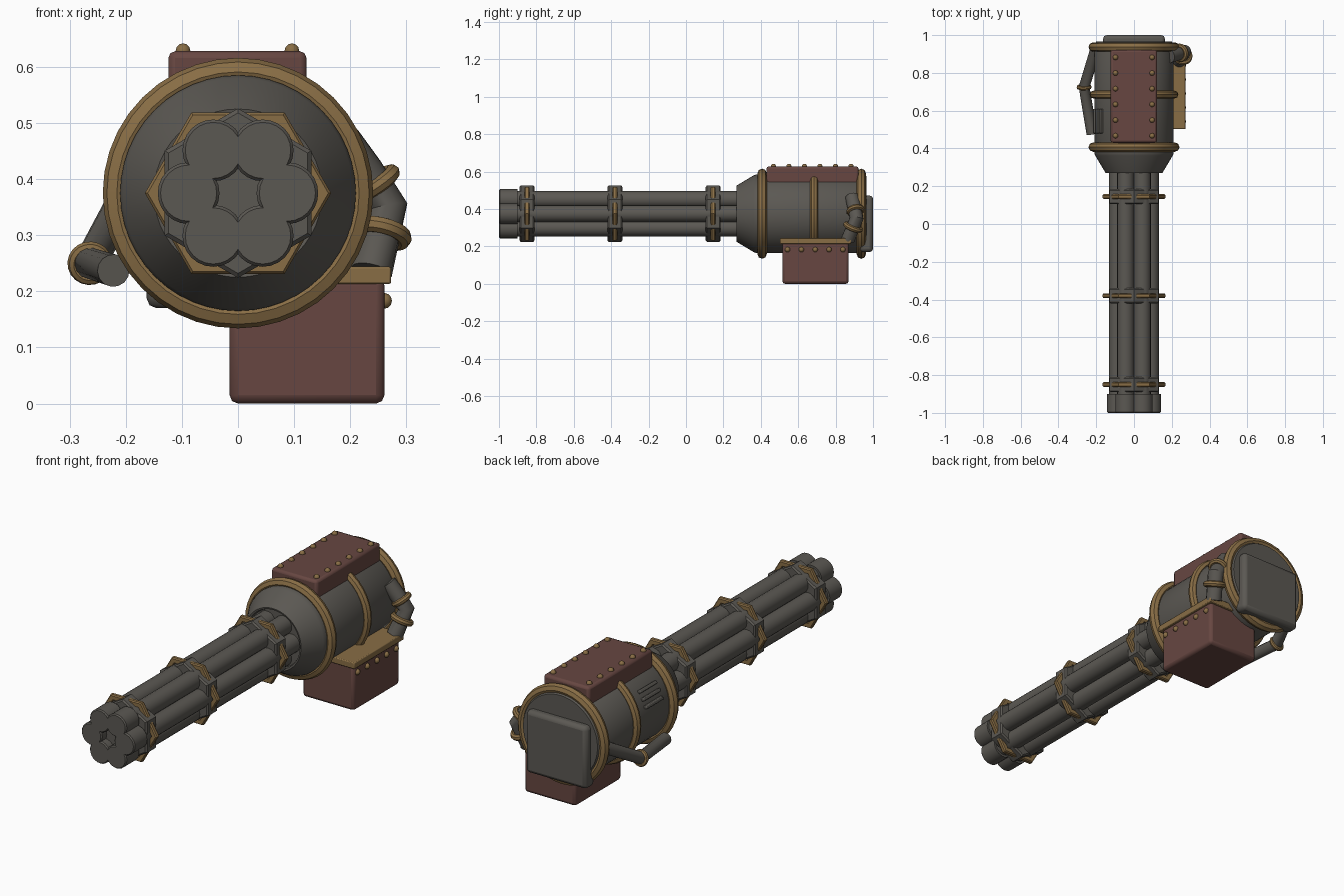
import bpy, bmesh, math
from mathutils import Vector, Matrix

if "Cube" in bpy.data.objects:
    bpy.data.objects.remove(bpy.data.objects["Cube"])

AXIS_Z = 0.375


def material(name, rgb):
    m = bpy.data.materials.new(name)
    m.diffuse_color = (*rgb, 1)
    m.use_nodes = True
    m.node_tree.nodes["Principled BSDF"].inputs["Base Color"].default_value = m.diffuse_color
    return m


GREY = material("gunmetal grey", (0.105, 0.098, 0.086))
GOLD = material("aged brass", (0.25, 0.155, 0.06))
RED = material("dark red", (0.135, 0.062, 0.053))


def finish(name, bm, mat, bevel=0, smooth=True):
    bmesh.ops.recalc_face_normals(bm, faces=bm.faces)
    me = bpy.data.meshes.new(name)
    bm.to_mesh(me)
    bm.free()
    ob = bpy.data.objects.new(name, me)
    bpy.context.collection.objects.link(ob)
    me.materials.append(mat)
    if bevel:
        mod = ob.modifiers.new("bevel", 'BEVEL')
        mod.width, mod.segments, mod.limit_method = bevel, 2, 'ANGLE'
    if smooth:
        bpy.ops.object.select_all(action='DESELECT')
        ob.select_set(True)
        bpy.context.view_layer.objects.active = ob
        bpy.ops.object.shade_smooth_by_angle(angle=math.radians(35))
    return ob


def lathe(name, profile, mat, segs=40, phase=0.0, centre=(0, 0, AXIS_Z),
          direction=(0, 1, 0), closed=False, bevel=0):
    """Revolve (radius, along) points around a direction through centre."""
    bm = bmesh.new()
    q = Vector((0, 1, 0)).rotation_difference(Vector(direction).normalized())
    rings = []
    for k in range(segs):
        a = phase + 2 * math.pi * k / segs
        rings.append([bm.verts.new(Vector(centre) + q @ Vector(
            (r * math.cos(a), t, r * math.sin(a)))) for r, t in profile])
    n = len(profile)
    for k in range(segs):
        a, b = rings[k], rings[(k + 1) % segs]
        for i in range(n if closed else n - 1):
            j = (i + 1) % n
            bm.faces.new((a[i], a[j], b[j], b[i]))
    if not closed:
        bm.faces.new([r[0] for r in rings])
        bm.faces.new([r[-1] for r in rings])
    return finish(name, bm, mat, bevel)


def hoop(name, major, minor, centre, direction=(0, 1, 0), segs=40, sides=8):
    prof = [(major + minor * math.cos(2 * math.pi * i / sides),
             minor * math.sin(2 * math.pi * i / sides)) for i in range(sides)]
    return lathe(name, prof, GOLD, segs, 0, centre, direction, True)


def box(name, lo, hi, mat, bevel=0.012):
    bm = bmesh.new()
    lo, hi = Vector(lo), Vector(hi)
    bmesh.ops.create_cube(bm, size=1, matrix=Matrix.Translation((lo + hi) / 2)
                          @ Matrix.Diagonal((*(hi - lo), 1)))
    return finish(name, bm, mat, bevel)


def rivets(name, points, radius=0.014):
    bm = bmesh.new()
    for p in points:
        bmesh.ops.create_uvsphere(bm, u_segments=10, v_segments=6, radius=radius,
                                  matrix=Matrix.Translation(p))
    return finish(name, bm, GOLD)


def pipe(name, path, radius, sides=14):
    """Tube with mitred corners along a few points."""
    bm = bmesh.new()
    pts = [Vector(p) for p in path]
    rings = []
    for i, p in enumerate(pts):
        d0 = (p - pts[i - 1]).normalized() if i else (pts[1] - p).normalized()
        d1 = (pts[i + 1] - p).normalized() if i < len(pts) - 1 else d0
        t = (d0 + d1).normalized()
        u = t.cross(Vector((1, 0, 0.3))).normalized()
        v = t.cross(u)
        rings.append([bm.verts.new(p + radius * (u * math.cos(a) + v * math.sin(a)))
                      for a in (2 * math.pi * k / sides for k in range(sides))])
    for a, b in zip(rings, rings[1:]):
        for k in range(sides):
            j = (k + 1) % sides
            bm.faces.new((a[k], a[j], b[j], b[k]))
    bm.faces.new(rings[0])
    bm.faces.new(rings[-1])
    return finish(name, bm, GREY)


# Six barrels with thicker muzzle sleeves around a recessed core
for k in range(6):
    a = k * math.pi / 3
    c = (0.088 * math.cos(a), 0, AXIS_Z + 0.088 * math.sin(a))
    lathe(f"barrel_{k}", [(0.045, -0.95), (0.045, 0.3)], GREY, 20, centre=c)
    lathe(f"muzzle_{k}", [(0.05, -1), (0.055, -0.994), (0.055, -0.9)],
          GREY, 24, centre=c)
lathe("barrel_core", [(0.05, -0.96), (0.05, 0.3)], GREY, 12)

# Hexagonal collars, each with a brass hexagon turned by thirty degrees
for k, y in enumerate((-0.85, -0.38, 0.145)):
    lathe(f"collar_{k}", [(0.143, y - 0.04), (0.151, y - 0.033),
                          (0.151, y + 0.033), (0.143, y + 0.04)],
          GREY, 6, math.pi / 6)
    lathe(f"collar_band_{k}", [(0.14, y - 0.013), (0.161, y - 0.013),
                               (0.166, y - 0.007), (0.166, y + 0.007),
                               (0.161, y + 0.013), (0.14, y + 0.013)],
          GOLD, 6, 0, closed=True)

# Drum housing with conical nose
lathe("housing", [(0.138, 0.285), (0.142, 0.272), (0.15, 0.27), (0.205, 0.362),
                  (0.21, 0.375), (0.21, 0.95), (0.2, 0.965)], GREY, 48)
hoop("front_hoop", 0.216, 0.025, (0, 0.407, AXIS_Z), sides=8)
hoop("middle_hoop", 0.214, 0.021, (0, 0.685, AXIS_Z), sides=8)
hoop("rear_hoop", 0.216, 0.025, (0, 0.937, AXIS_Z), sides=8)
box("back_plate", (-0.163, 0.93, 0.17), (0.163, 1.0, 0.472), GREY, 0.018)

# Vent slats on the left of the drum
for k in range(3):
    a = math.radians(16 + 10 * k)
    bm = bmesh.new()
    bmesh.ops.create_cube(bm, size=1, matrix=Matrix.Translation(
        (-0.212 * math.cos(a), 0.545, AXIS_Z + 0.212 * math.sin(a)))
        @ Matrix.Rotation(a, 4, 'Y') @ Matrix.Diagonal((0.025, 0.13, 0.016, 1)))
    finish(f"vent_slat_{k}", bm, GREY, 0.004)

# Riveted top cover
box("top_cover", (-0.124, 0.43, 0.48), (0.122, 0.922, 0.628), RED)
rivets("top_cover_rivets", [(x, 0.467 + 0.083 * i, 0.628)
                            for x in (-0.098, 0.096) for i in range(6)])

# Ammunition box with brass lid
box("ammo_box", (-0.015, 0.515, 0.0), (0.261, 0.87, 0.225), RED, 0.015)
box("ammo_box_lid", (-0.028, 0.503, 0.213), (0.273, 0.883, 0.244), GOLD, 0.004)
rivets("ammo_box_rivets", [(0.261, 0.543 + 0.074 * i, 0.183) for i in range(5)])

# Feed pipe from the drum into the ammunition box
feed = [(0.185, 0.888, 0.465), (0.225, 0.9, 0.41),
        (0.266, 0.912, 0.35), (0.238, 0.865, 0.235)]
pipe("feed_pipe", feed, 0.037)
hoop("feed_cuff_upper", 0.036, 0.014, (0.245, 0.906, 0.392),
     Vector(feed[2]) - Vector(feed[1]), 20)
hoop("feed_cuff_lower", 0.04, 0.015, (0.256, 0.893, 0.303),
     Vector(feed[3]) - Vector(feed[2]), 20)

# Side handle with brass elbow
handle = [(-0.2, 0.935, 0.37), (-0.264, 0.725, 0.25), (-0.222, 0.475, 0.237)]
pipe("side_handle", handle, 0.029)
hoop("handle_elbow_band", 0.029, 0.011, handle[1], (0.03, -1, -0.25), 20)
